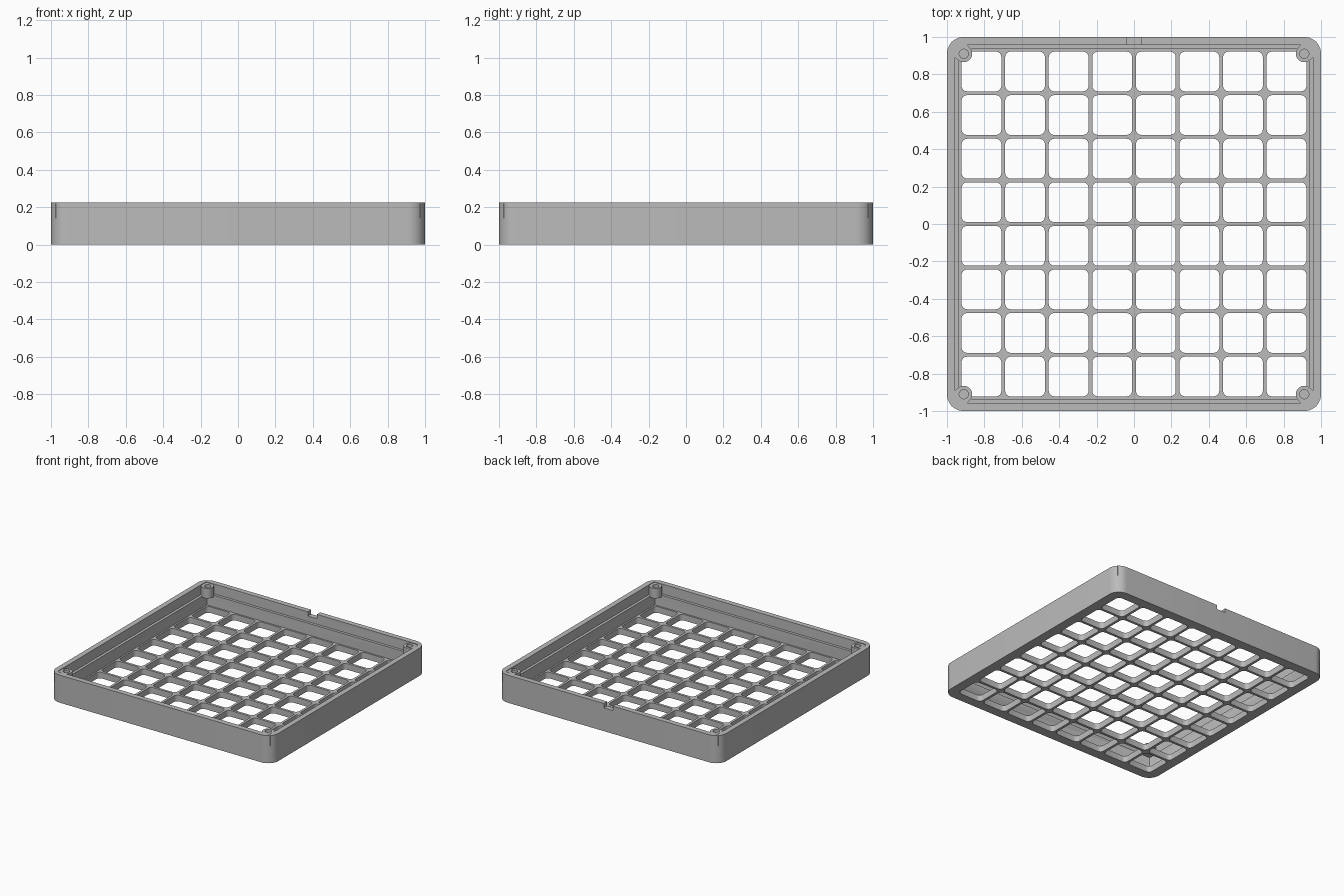
import bpy, bmesh, math

if "Cube" in bpy.data.objects:
    bpy.data.objects.remove(bpy.data.objects["Cube"])

H = 0.225          # total height
FLOOR = 0.05       # thickness of the grid
LEDGE = 0.145      # height of the step inside the wall
PITCH, HOLE = 0.233, 0.213


def rounded(cx, cy, hx, hy, r, n):
    """Outline of a rounded rectangle."""
    pts = []
    for k, (sx, sy) in enumerate([(1, 1), (-1, 1), (-1, -1), (1, -1)]):
        for i in range(n + 1):
            a = math.pi / 2 * (k + i / n)
            pts.append((cx + sx * (hx - r) + r * math.cos(a),
                        cy + sy * (hy - r) + r * math.sin(a)))
    return pts


def circle(cx, cy, r, n):
    return [(cx + r * math.cos(2 * math.pi * i / n),
             cy + r * math.sin(2 * math.pi * i / n)) for i in range(n)]


def prisms(name, outlines, z0, z1):
    """One object made of upright prisms, one for each outline."""
    bm = bmesh.new()
    for pts in outlines:
        low = [bm.verts.new((x, y, z0)) for x, y in pts]
        top = [bm.verts.new((x, y, z1)) for x, y in pts]
        bm.faces.new(low[::-1])
        bm.faces.new(top)
        for i in range(len(pts)):
            j = (i + 1) % len(pts)
            bm.faces.new((low[i], low[j], top[j], top[i]))
    bmesh.ops.recalc_face_normals(bm, faces=bm.faces)
    mesh = bpy.data.meshes.new(name)
    bm.to_mesh(mesh)
    bm.free()
    ob = bpy.data.objects.new(name, mesh)
    bpy.context.collection.objects.link(ob)
    return ob


def combine(target, tool, operation):
    """Apply a boolean and drop the helper."""
    mod = target.modifiers.new("bool", 'BOOLEAN')
    mod.object, mod.operation, mod.solver = tool, operation, 'EXACT'
    bpy.context.view_layer.objects.active = target
    bpy.ops.object.modifier_apply(modifier=mod.name)
    bpy.data.objects.remove(tool)


# Outer body
tray = prisms("grid_tray", [rounded(0, 0, 1, 1, 0.09, 10)], 0, H)

# Stepped pocket
combine(tray, prisms("lower_pocket", [rounded(0, 0, 0.935, 0.935, 0.01, 2)], FLOOR, H + 0.1), 'DIFFERENCE')
combine(tray, prisms("upper_pocket", [rounded(0, 0, 0.957, 0.957, 0.01, 2)], LEDGE, H + 0.1), 'DIFFERENCE')

# Eight by eight openings in the floor
cells = [rounded((i - 3.5) * PITCH, (j - 3.5) * PITCH, HOLE / 2, HOLE / 2, 0.03, 4)
         for i in range(8) for j in range(8)]
combine(tray, prisms("openings", cells, -0.1, FLOOR + 0.04), 'DIFFERENCE')

# Corner posts with webs to the wall, then their screw holes
corners = [(sx, sy) for sx in (-1, 1) for sy in (-1, 1)]
web = [(0.905, 0.975), (0.878, 0.942), (0.91, 0.9), (0.942, 0.878), (0.975, 0.905), (0.975, 0.975)]
combine(tray, prisms("corner_webs", [[(sx * x, sy * y) for x, y in web] for sx, sy in corners],
                     LEDGE - 0.003, H - 0.005), 'UNION')
combine(tray, prisms("corner_posts", [circle(sx * 0.91, sy * 0.91, 0.045, 24) for sx, sy in corners],
                     LEDGE - 0.005, H - 0.004), 'UNION')
combine(tray, prisms("screw_holes", [circle(sx * 0.91, sy * 0.91, 0.025, 16) for sx, sy in corners],
                     LEDGE + 0.015, H + 0.1), 'DIFFERENCE')

# Cable notch in the back rim
combine(tray, prisms("notch", [[(-0.04, 0.94), (0.04, 0.94), (0.04, 1.1), (-0.04, 1.1)]],
                     H - 0.035, H + 0.1), 'DIFFERENCE')

# Grey plastic
grey = bpy.data.materials.new("grey plastic")
grey.diffuse_color = (0.5, 0.5, 0.5, 1)
grey.use_nodes = True
grey.node_tree.nodes["Principled BSDF"].inputs["Base Color"].default_value = grey.diffuse_color
tray.data.materials.clear()
tray.data.materials.append(grey)
for p in tray.data.polygons:
    p.material_index = 0

bpy.ops.object.select_all(action='DESELECT')
tray.select_set(True)
bpy.context.view_layer.objects.active = tray
bpy.ops.object.shade_smooth_by_angle(angle=math.radians(30))
